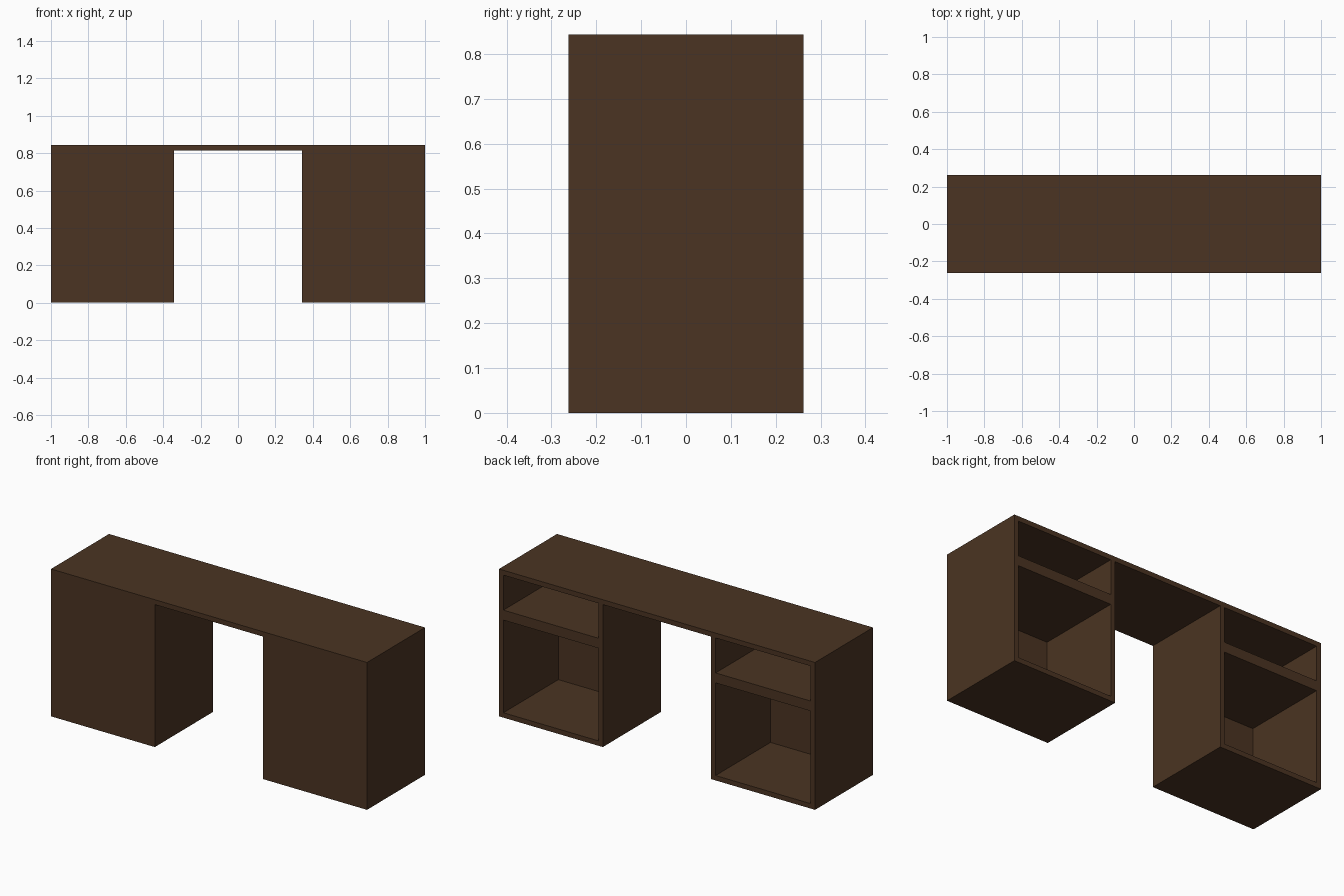
import bpy

if "Cube" in bpy.data.objects:
    bpy.data.objects.remove(bpy.data.objects["Cube"])

# Overall sizes
W, D, H = 1.0, 0.262, 0.843      # half width, half depth, height
T = 0.028                        # board thickness
GAP = 0.343                      # half width of the knee space
TOP = H - T

wood = bpy.data.materials.new("dark_brown_wood")
wood.diffuse_color = (0.070, 0.034, 0.016, 1)
wood.use_nodes = True
wood.node_tree.nodes["Principled BSDF"].inputs["Base Color"].default_value = wood.diffuse_color


def board(name, x, y, z):
    """Box spanning the given (min, max) ranges."""
    xs, ys, zs = sorted(x), sorted(y), sorted(z)
    verts = [(a, b, c) for a in xs for b in ys for c in zs]
    faces = [(0, 1, 3, 2), (4, 6, 7, 5), (0, 4, 5, 1),
             (2, 3, 7, 6), (0, 2, 6, 4), (1, 5, 7, 3)]
    mesh = bpy.data.meshes.new(name)
    mesh.from_pydata(verts, [], faces)
    mesh.materials.append(wood)
    ob = bpy.data.objects.new(name, mesh)
    bpy.context.collection.objects.link(ob)


# Worktop
board("worktop", (-W, W), (-D, D), (TOP, H))

# Two mirrored pedestals, closed at the front and open at the back
for side, s in (("left", -1), ("right", 1)):
    inner = (s * (GAP + T), s * (W - T))
    depth = (-D + T, D)
    board(side + "_outer_panel", (s * (W - T), s * W), (-D, D), (0, TOP))
    board(side + "_inner_panel", (s * GAP, s * (GAP + T)), (-D, D), (0, TOP))
    board(side + "_front_panel", inner, (-D, -D + T), (0, TOP))
    board(side + "_floor", inner, depth, (0, T))
    # Thick shelf between drawer space and cupboard
    board(side + "_shelf", inner, depth, (0.558, 0.615))
